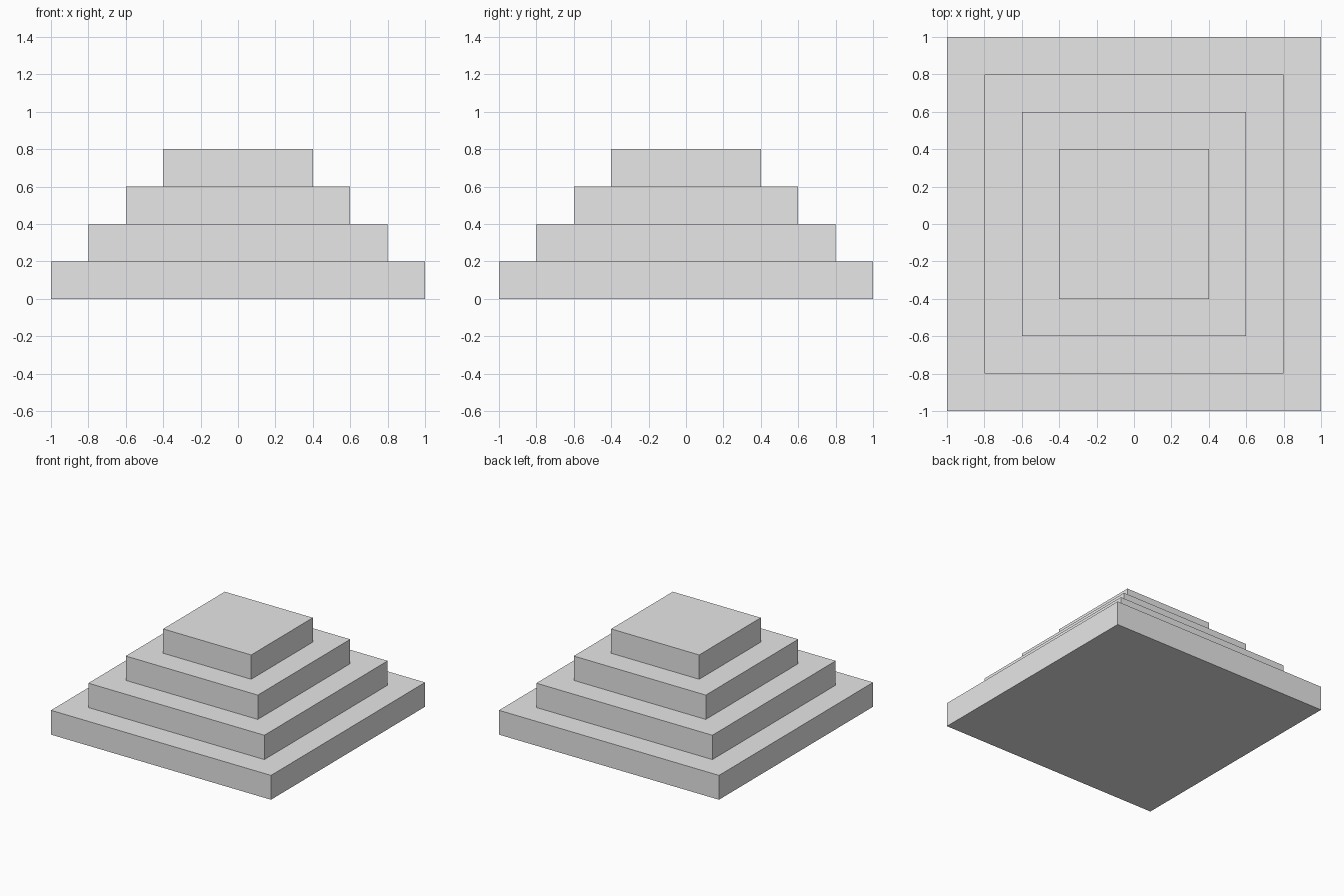
import bpy

if "Cube" in bpy.data.objects:
    bpy.data.objects.remove(bpy.data.objects["Cube"], do_unlink=True)

STEP = 0.2  # height and inset of every tier

# Plain grey stone
stone = bpy.data.materials.new("grey_stone")
stone.use_nodes = True
colour = (0.8, 0.8, 0.8, 1)
stone.diffuse_color = colour
stone.node_tree.nodes["Principled BSDF"].inputs["Base Color"].default_value = colour

# Square tiers, stacked from the wide base to the small top platform
for i, name in enumerate(("base_tier", "second_tier", "third_tier", "top_tier")):
    bpy.ops.mesh.primitive_cube_add(size=1, location=(0, 0, STEP * (i + 0.5)))
    tier = bpy.context.object
    tier.name = name
    width = 2 - 2 * STEP * i
    tier.scale = (width, width, STEP)
    bpy.ops.object.transform_apply(location=False, rotation=False, scale=True)
    tier.data.materials.append(stone)
